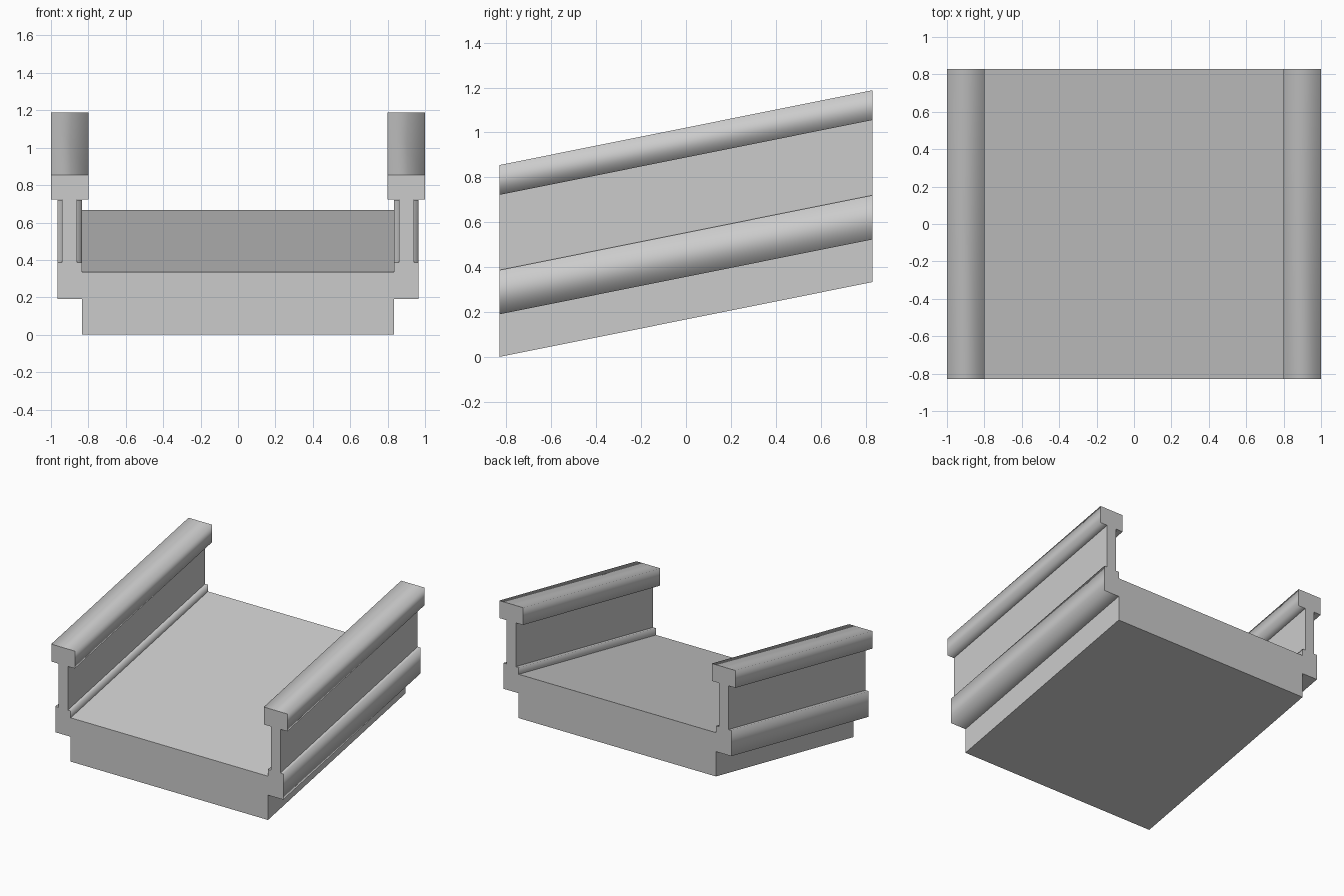
import bpy
import bmesh

if "Cube" in bpy.data.objects:
    bpy.data.objects.remove(bpy.data.objects["Cube"], do_unlink=True)

HALF_LENGTH = 0.83
RISE = 0.333

concrete = bpy.data.materials.new("concrete_grey")
concrete.use_nodes = True
grey = (0.6, 0.6, 0.6, 1)
concrete.diffuse_color = grey
concrete.node_tree.nodes["Principled BSDF"].inputs["Base Color"].default_value = grey

# Right half of the cross-section: slab, plinth, wall and handrail cap.
# The flag tells whether the strip that starts at the point is smooth.
half = [
    (0.835, 0.0, False),    # slab side
    (0.835, 0.19, True),    # plinth underside
    (0.965, 0.19, True),    # plinth outer side
    (0.965, 0.387, True),   # plinth outer ledge
    (0.94, 0.387, False),   # wall outer side
    (0.94, 0.722, True),    # cap outer underside
    (1.0, 0.722, True),     # cap outer side
    (1.0, 0.855, True),     # cap top
    (0.8, 0.855, True),     # cap inner side
    (0.8, 0.722, True),     # cap inner underside
    (0.86, 0.722, False),   # wall inner side
    (0.86, 0.387, True),    # plinth inner ledge
    (0.835, 0.387, True),   # plinth inner side
    (0.835, 0.335, False),  # deck
]
points = [(x, z) for x, z, s in half] + [(-x, z) for x, z, s in reversed(half)]
smooth = [s for x, z, s in half]
smooth += smooth[-2::-1] + [False]

# Sweep the section up the slope, keeping both ends vertical
bm = bmesh.new()
front = [bm.verts.new((x, -HALF_LENGTH, z)) for x, z in points]
back = [bm.verts.new((x, HALF_LENGTH, z + RISE)) for x, z in points]
count = len(points)
for i in range(count):
    j = (i + 1) % count
    strip = bm.faces.new((front[i], front[j], back[j], back[i]))
    strip.smooth = smooth[i]
bm.faces.new(front)
bm.faces.new(list(reversed(back)))
bmesh.ops.recalc_face_normals(bm, faces=bm.faces)

# Keep the plinth and cap shading apart from the slab, wall and ends
for edge in bm.edges:
    if not all(face.smooth for face in edge.link_faces):
        edge.smooth = False

mesh = bpy.data.meshes.new("sloped_walkway")
bm.to_mesh(mesh)
bm.free()
mesh.materials.append(concrete)
walkway = bpy.data.objects.new("sloped_walkway", mesh)
bpy.context.collection.objects.link(walkway)
